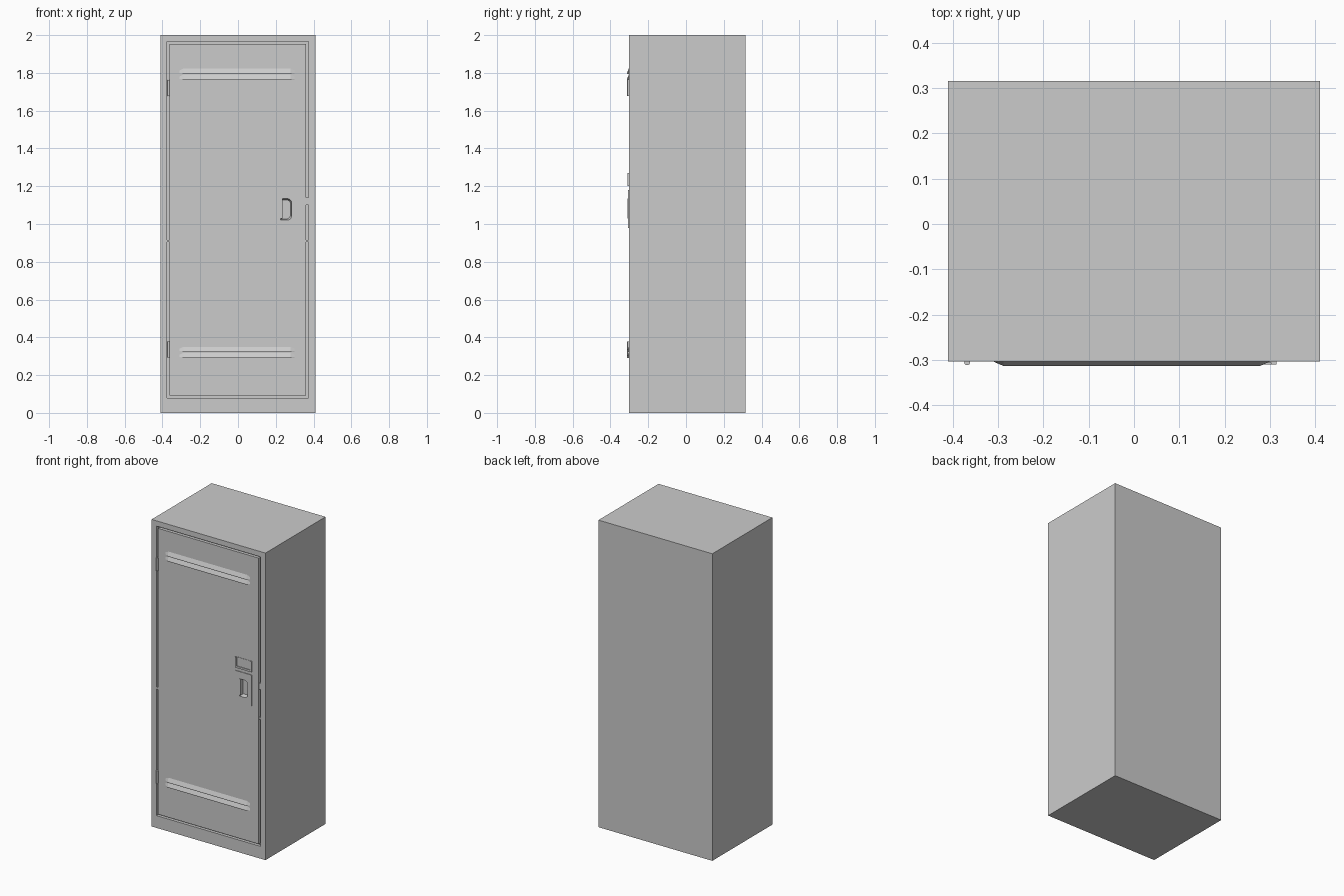
import bpy, bmesh, math

if "Cube" in bpy.data.objects:
    bpy.data.objects.remove(bpy.data.objects["Cube"])

FRONT = -0.303


def finish(name, bm):
    bmesh.ops.recalc_face_normals(bm, faces=bm.faces)
    me = bpy.data.meshes.new(name)
    bm.to_mesh(me)
    bm.free()
    ob = bpy.data.objects.new(name, me)
    bpy.context.collection.objects.link(ob)
    return ob


def box_bm(x0, x1, y0, y1, z0, z1):
    bm = bmesh.new()
    bmesh.ops.create_cube(bm, size=1)
    for v in bm.verts:
        v.co = (x1 if v.co.x > 0 else x0, y1 if v.co.y > 0 else y0, z1 if v.co.z > 0 else z0)
    return bm


def box(name, *dims):
    return finish(name, box_bm(*dims))


def loft(name, rings):
    """Closed solid through equal-length rings of points."""
    bm = bmesh.new()
    vs = [[bm.verts.new(p) for p in r] for r in rings]
    n = len(vs[0])
    for a, b in zip(vs, vs[1:]):
        for i in range(n):
            bm.faces.new((a[i], a[(i + 1) % n], b[(i + 1) % n], b[i]))
    bm.faces.new(vs[0])
    bm.faces.new(vs[-1][::-1])
    return finish(name, bm)


def cut(target, cutter):
    m = target.modifiers.new("cut", 'BOOLEAN')
    m.operation, m.solver, m.object = 'DIFFERENCE', 'EXACT', cutter
    bpy.context.view_layer.objects.active = target
    bpy.ops.object.modifier_apply(modifier=m.name)


# Cabinet with a narrow groove outlining the door
bm = box_bm(-0.41, 0.41, FRONT, 0.315, 0, 2)
bm.normal_update()
face = min(bm.faces, key=lambda f: f.calc_center_median().y)
rects = [(-0.375, 0.373, 0.08, 1.966), (-0.363, 0.361, 0.092, 1.954)]
ring = []
for x0, x1, z0, z1 in rects:
    ring = bmesh.ops.inset_region(bm, faces=[face], thickness=0.01)["faces"]
    cx, cz = face.calc_center_median().x, face.calc_center_median().z
    for v in face.verts:
        v.co.x = x1 if v.co.x > cx else x0
        v.co.z = z1 if v.co.z > cz else z0
groove = bmesh.ops.extrude_face_region(bm, geom=ring)
for v in [g for g in groove["geom"] if isinstance(g, bmesh.types.BMVert)]:
    v.co.y += 0.02
bmesh.ops.delete(bm, geom=ring, context='FACES')
cabinet = finish("locker_body", bm)

# Latch plate, recessed D-shaped pull
plate = box("latch_plate", 0.195, 0.314, FRONT - 0.004, FRONT + 0.002, 0.98, 1.18)


def d_ring(y, inset):
    x0, x1, z0, z1, r = 0.225 + inset, 0.285 - inset, 1.02 + inset, 1.135 - inset, 0.022
    pts = [(x0, y, z1), (x0, y, z0)]
    for cz, start in ((z0 + r, -90), (z1 - r, 0)):
        for k in range(6):
            a = math.radians(start + k * 18)
            pts.append((x1 - r + r * math.cos(a), y, cz + r * math.sin(a)))
    return pts


cutter = loft("pull_cutter", [d_ring(FRONT - 0.009, 0), d_ring(FRONT + 0.025, 0.007)])
cut(cabinet, cutter)
cut(plate, cutter)
bpy.data.objects.remove(cutter)
box("pull_lip", 0.225, 0.235, FRONT - 0.006, FRONT + 0.02, 1.03, 1.135)

# Card holder: raised frame with a window
holder = box("card_holder", 0.195, 0.314, FRONT - 0.007, FRONT + 0.001, 1.2, 1.27)
window = box("window_cutter", 0.207, 0.302, FRONT - 0.02, FRONT - 0.002, 1.212, 1.28)
cut(holder, window)
bpy.data.objects.remove(window)

# Sloped louvres, two above and two below, with tapered ends
for i, z in enumerate((1.795, 1.763, 0.322, 0.29)):
    def section(x, out, h):
        return [(x, FRONT + 0.002, z + h), (x, FRONT, z + h),
                (x, FRONT - out, z + 0.005), (x, FRONT - out, z), (x, FRONT + 0.002, z)]
    loft(f"louvre_{i + 1}", [section(-0.31, 0.0005, 0.018), section(-0.288, 0.010, 0.028),
                             section(0.278, 0.010, 0.028), section(0.30, 0.0005, 0.018)])

# Hinge barrels
for i, z in enumerate((1.72, 0.335)):
    bpy.ops.mesh.primitive_cylinder_add(vertices=16, radius=0.0065, depth=0.085,
                                        location=(-0.368, FRONT - 0.002, z))
    hinge = bpy.context.object
    hinge.name = f"hinge_{i + 1}"
    bpy.ops.object.shade_smooth_by_angle()

# Small tabs bridging the door groove
for i, (x, z, h) in enumerate(((-0.369, 0.91, 0.012), (0.367, 0.91, 0.012), (0.367, 1.12, 0.04))):
    box(f"groove_tab_{i + 1}", x - 0.007, x + 0.007, FRONT + 0.001, FRONT + 0.022, z - h / 2, z + h / 2)
